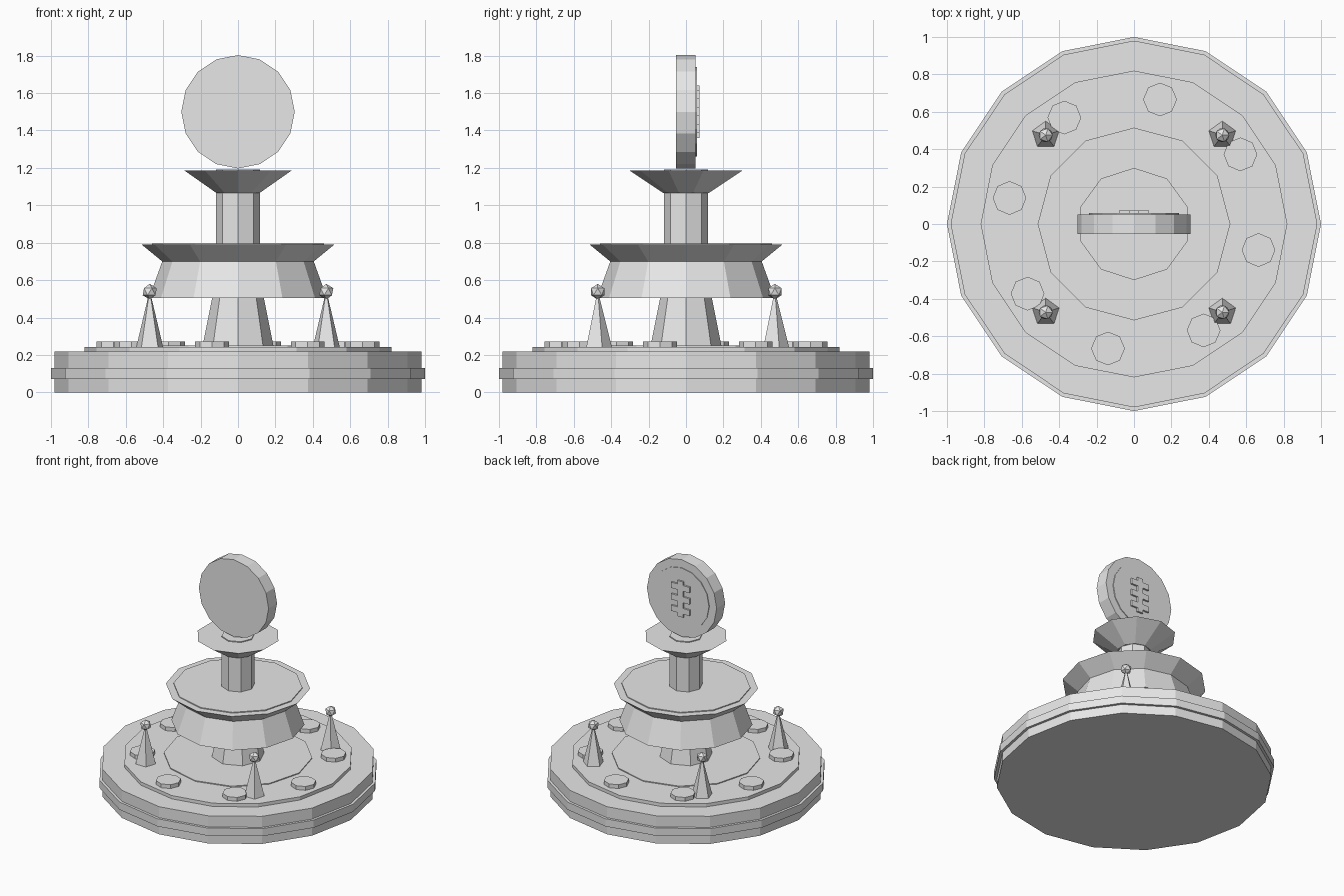
import bpy, math
from mathutils import Matrix

cube = bpy.data.objects.get("Cube")
if cube:
    bpy.data.objects.remove(cube, do_unlink=True)

stone = bpy.data.materials.new("light_grey_stone")
stone.use_nodes = True
stone.diffuse_color = (0.8, 0.8, 0.8, 1)
stone.node_tree.nodes["Principled BSDF"].inputs["Base Color"].default_value = (0.8, 0.8, 0.8, 1)


def add_mesh(name, verts, faces):
    mesh = bpy.data.meshes.new(name)
    mesh.from_pydata(verts, [], faces)
    mesh.materials.append(stone)
    obj = bpy.data.objects.new(name, mesh)
    bpy.context.collection.objects.link(obj)
    return obj


def lathe(name, profile, sides, x=0, y=0):
    """Closed faceted solid from (radius, z) rings, bottom to top, one corner facing +y."""
    verts, faces = [], []
    for r, z in profile:
        for i in range(sides):
            a = math.pi / 2 + math.tau * i / sides
            verts.append((r * math.cos(a), r * math.sin(a), z))
    for k in range(len(profile) - 1):
        for i in range(sides):
            j = (i + 1) % sides
            faces.append((k * sides + i, k * sides + j,
                          (k + 1) * sides + j, (k + 1) * sides + i))
    faces.append(tuple(reversed(range(sides))))
    top = (len(profile) - 1) * sides
    faces.append(tuple(range(top, top + sides)))
    obj = add_mesh(name, verts, faces)
    obj.location = (x, y, 0)
    return obj


def box(name, size, center):
    bpy.ops.mesh.primitive_cube_add(size=1, location=center)
    obj = bpy.context.object
    obj.name = name
    obj.data.transform(Matrix.Diagonal((*size, 1)))
    obj.data.materials.append(stone)


# Round base with a projecting band, and the raised floor
lathe("base", [(0.98, 0), (0.98, 0.07), (1, 0.07), (1, 0.13), (0.98, 0.13), (0.98, 0.217)], 16)
lathe("floor", [(0.82, 0.21), (0.82, 0.243)], 16)
lathe("inner_floor", [(0.53, 0.24), (0.53, 0.25)], 12)

# Central pedestal, large basin and its surface
lathe("pedestal", [(0.19, 0.245), (0.135, 0.52)], 8)
lathe("large_basin", [(0.475, 0.505), (0.405, 0.7), (0.515, 0.79)], 12)
lathe("basin_surface", [(0.46, 0.78), (0.46, 0.797)], 12)

# Column and small basin
lathe("column", [(0.118, 0.75), (0.118, 1.192)], 8)
lathe("small_basin", [(0.12, 1.065), (0.3, 1.185)], 10)

# Upright disc with a raised back face
for name, radius, front, back in (("upright_disc", 0.303, -0.053, 0.052),
                                  ("disc_back_face", 0.24, 0.05, 0.058)):
    disc = lathe(name, [(radius, front), (radius, back)], 16)
    disc.data.transform(Matrix.Rotation(-math.pi / 2, 4, 'X'))
    disc.location.z = 1.5

# Plain relief on the back of the disc
box("relief_spine", (0.05, 0.016, 0.28), (0, 0.064, 1.5))
for z in (1.41, 1.5, 1.59):
    box("relief_bar", (0.16, 0.016, 0.045), (0, 0.064, z))

# Flat stones set around the floor
for i in range(8):
    a = math.radians(78.2 + 45 * i)
    lathe("floor_stone", [(0.09, 0.24), (0.09, 0.273)], 8,
          0.68 * math.cos(a), 0.68 * math.sin(a))

# Four five-sided spires with ball tips
for x in (-0.472, 0.472):
    for y in (-0.472, 0.475):
        lathe("spire", [(0.076, 0.24), (0.004, 0.53)], 5, x, y)
        bpy.ops.mesh.primitive_ico_sphere_add(subdivisions=1, radius=0.042,
                                              location=(x, y, 0.538))
        ball = bpy.context.object
        ball.name = "spire_ball"
        ball.data.materials.append(stone)
